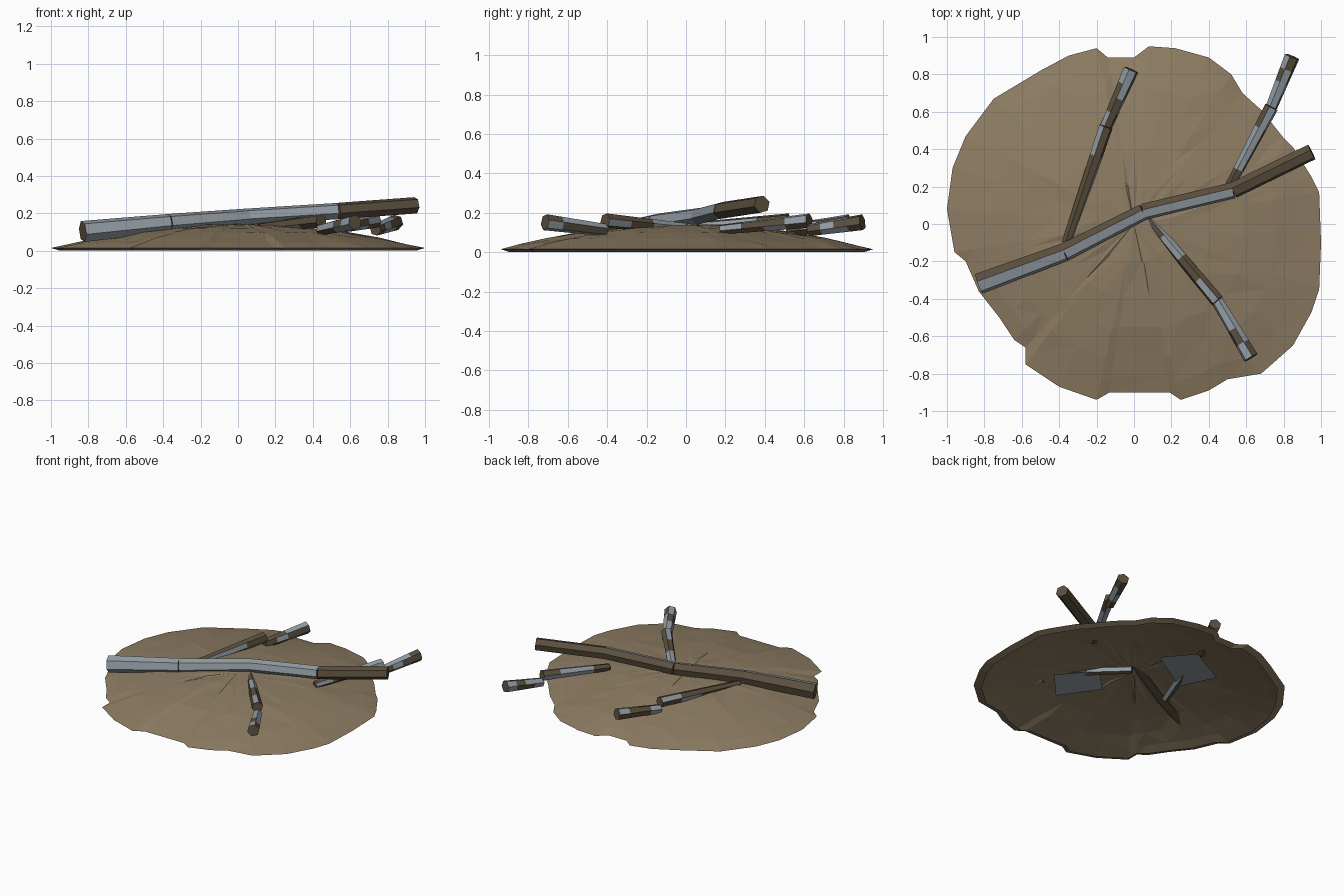
import bpy, bmesh, math, random
from mathutils import Vector

if "Cube" in bpy.data.objects:
    bpy.data.objects.remove(bpy.data.objects["Cube"])

random.seed(4)


def material(name, rgb):
    m = bpy.data.materials.new(name)
    m.diffuse_color = (*rgb, 1)
    m.use_nodes = True
    m.node_tree.nodes["Principled BSDF"].inputs["Base Color"].default_value = m.diffuse_color
    return m


EARTH = material("tan earth", (0.27, 0.205, 0.125))
BARK = material("brown bark", (0.105, 0.078, 0.048))
GREY = material("blue grey wood", (0.30, 0.345, 0.385))


def finish(name, bm, mats):
    me = bpy.data.meshes.new(name)
    bm.to_mesh(me)
    bm.free()
    for m in mats:
        me.materials.append(m)
    ob = bpy.data.objects.new(name, me)
    bpy.context.collection.objects.link(ob)
    return ob


# Earth mound: ragged outline swept inward as a low dome, open underneath
OUTLINE = [(.99, .17), (1, -.1), (.99, -.35), (.95, -.47), (.85, -.65), (.68, -.8),
           (.5, -.83), (.4, -.89), (.25, -.94), (.19, -.9), (-.13, -.9), (-.2, -.94),
           (-.4, -.87), (-.58, -.75), (-.58, -.66), (-.64, -.62), (-.72, -.5),
           (-.83, -.36), (-.9, -.2), (-.96, -.15), (-1, .08), (-.97, .3), (-.9, .47),
           (-.75, .67), (-.5, .82), (-.35, .9), (-.2, .94), (-.14, .89), (0, .89),
           (.08, .95), (.22, .94), (.4, .89), (.52, .8), (.58, .7), (.68, .61),
           (.8, .46), (.85, .41), (.95, .25)]


def dome(t):
    return 0.015 + 0.127 * (1 - t * t)


bm = bmesh.new()
rings = []
n = len(OUTLINE)
for t, z in [(.95, 0.0), (1, dome(1))] + [(t, dome(t)) for t in (.9, .76, .6, .42, .22)]:
    ring = []
    for x, y in OUTLINE:
        # inner rings lose the raggedness of the edge
        a = math.atan2(y, x)
        r = math.hypot(x, y)
        k = 1 if t >= .95 else t
        r = t * (r * k + 0.95 * (1 - k))
        j = 0 if t >= .95 else random.uniform(-.004, .004)
        ring.append(bm.verts.new((r * math.cos(a), r * math.sin(a), z + j)))
    rings.append(ring)
for a, b in zip(rings, rings[1:]):
    for i in range(n):
        k = (i + 1) % n
        bm.faces.new((a[k], a[i], b[i], b[k]))
top = bm.verts.new((0, 0, dome(0)))
for i in range(n):
    bm.faces.new((rings[-1][(i + 1) % n], rings[-1][i], top))
bmesh.ops.triangulate(bm, faces=[f for f in bm.faces if len(f.verts) > 3])
finish("earth_mound", bm, [EARTH])


# Six-sided piece of wood between two points; the rule picks bark or grey
def add_piece(bm, p, q, r0, r1, rule, cuts):
    p, q = Vector(p), Vector(q)
    d = (q - p).normalized()
    side = Vector((d.y, -d.x, 0)).normalized()
    up = side.cross(d)
    loops = []
    for c in range(cuts + 1):
        t = c / cuts
        o, r = p.lerp(q, t), r0 + (r1 - r0) * t
        loops.append([bm.verts.new(o + r * (math.cos(a) * side + math.sin(a) * up))
                      for a in (math.radians(60 * i + 45) for i in range(6))])
    bm.faces.new(loops[0])
    bm.faces.new(loops[-1][::-1])
    for a, b in zip(loops, loops[1:]):
        for i in range(6):
            k = (i + 1) % 6
            f = bm.faces.new((a[i], a[k], b[k], b[i]))
            f.normal_update()
            mid = f.calc_center_median() - p
            out = mid - mid.dot(d) * d
            f.material_index = rule(out.normalized())


def wood(name, pieces, rules, cuts):
    bm = bmesh.new()
    for (p, q, r0, r1), rule in zip(pieces, rules):
        add_piece(bm, p, q, r0, r1, rule, cuts)
    bmesh.ops.recalc_face_normals(bm, faces=bm.faces)
    finish(name, bm, [BARK, GREY])


# Main log: grey toward the front, bark behind, bark all round the last piece
def two_tone(out):
    return 1 if out.y < 0.1 else 0


def all_bark(out):
    return 0


PATH = [(-.83, -.32, .103), (-.37, -.15, .148), (.05, .065, .182),
        (.53, .18, .212), (.95, .385, .243)]
RADII = [.058, .05, .045, .045, .045]
wood("main_log",
     [(PATH[i], PATH[i + 1], RADII[i], RADII[i + 1]) for i in range(4)],
     [two_tone] * 3 + [all_bark], 1)


# Side branches: two overlapping pieces each, patchy bark over grey wood
def patchy(chance):
    return lambda out: 1 if random.random() < chance else 0


BRANCHES = {
    "back_left_branch": ((-.36, -.1), (-.15, .52), (-.015, .825), .45, .35),
    "front_branch": ((.06, .05), (.445, -.41), (.625, -.715), .5, .5),
    "back_right_branch": ((.5, .18), (.735, .625), (.845, .895), .75, .45),
}
for name, (a, b, c, g1, g2) in BRANCHES.items():
    wood(name, [((*a, .115), (*b, .16), .026, .038),
                ((*b, .112), (*c, .152), .032, .042)],
         [patchy(g1), patchy(g2)], 4)

# Flat grey patches lying just under the mound surface
PATCHES = {
    "back_patch": [(.026, .295), (-.11, .53), (-.41, .37), (-.32, .08)],
    "front_patch": [(.445, -.30), (.21, -.11), (.04, -.28), (.26, -.5)],
}
for name, pts in PATCHES.items():
    bm = bmesh.new()
    bm.faces.new([bm.verts.new((x, y, dome(math.hypot(x, y) / .95) - .012))
                  for x, y in pts])
    finish(name, bm, [GREY])
